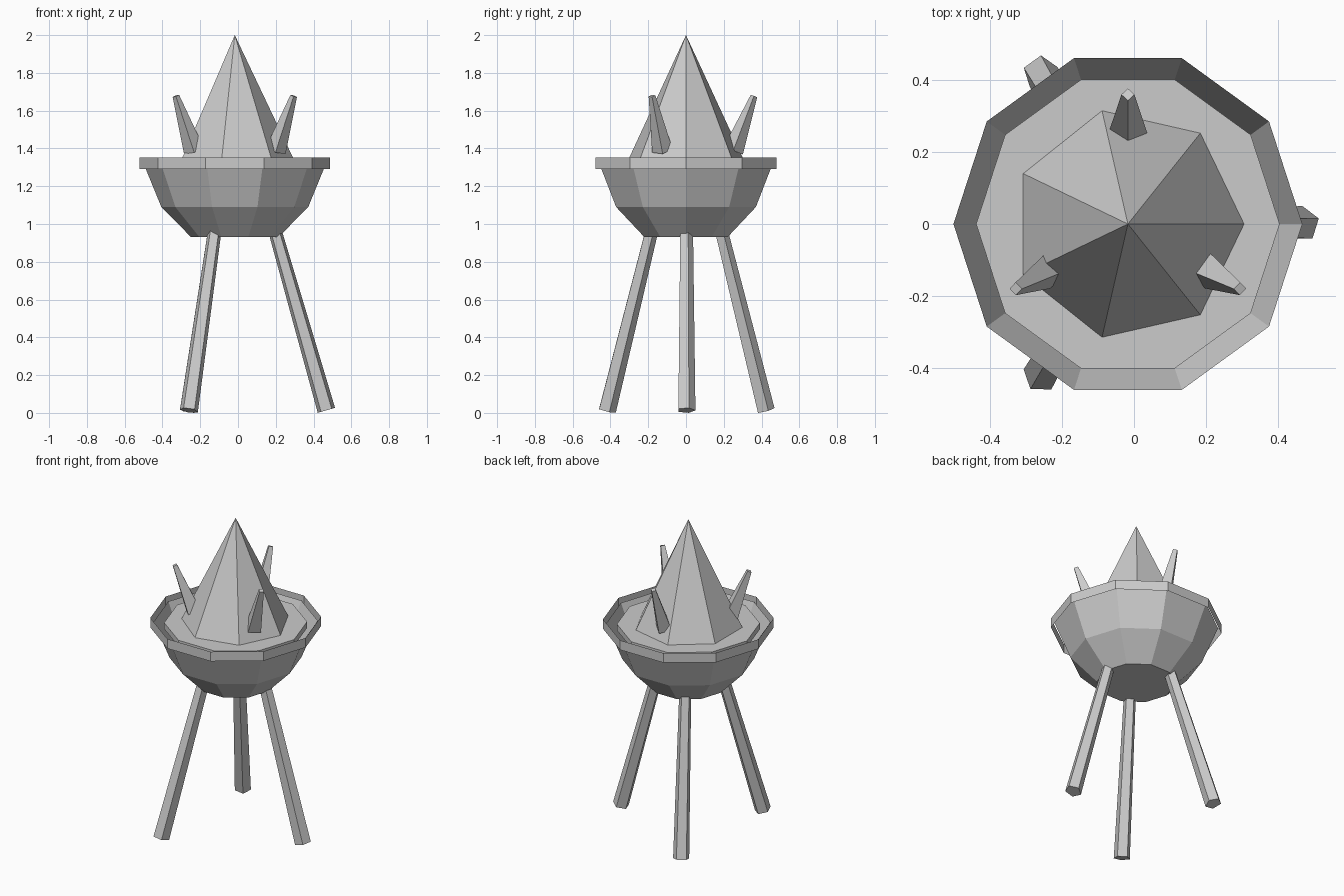
import bpy, math
from mathutils import Vector

if "Cube" in bpy.data.objects:
    bpy.data.objects.remove(bpy.data.objects["Cube"])

CX = -0.017  # shared vertical axis of the model


def loft(name, sides, profile, start=0.0, base=None, direction=None, caps=(True, True)):
    """Flat-faced solid from (radius, height) rings; radius 0 makes a point."""
    base = Vector(base or (CX, 0, 0))
    rot = Vector((0, 0, 1)).rotation_difference(Vector(direction or (0, 0, 1)))
    verts, rings, faces = [], [], []
    for r, h in profile:
        n = sides if r > 0 else 1
        rings.append([len(verts) + i for i in range(n)])
        for i in range(n):
            a = start + 2 * math.pi * i / sides
            verts.append(base + rot @ Vector((r * math.cos(a), r * math.sin(a), h)))
    for lo, hi in zip(rings, rings[1:]):
        for i in range(sides):
            j = (i + 1) % sides
            if len(hi) == 1:
                faces.append((lo[i], lo[j], hi[0]))
            else:
                faces.append((lo[i], lo[j], hi[j], hi[i]))
    if caps[0]:
        faces.append(rings[0][::-1])
    if caps[1] and len(rings[-1]) > 1:
        faces.append(rings[-1])
    mesh = bpy.data.meshes.new(name)
    mesh.from_pydata(verts, [], faces)
    obj = bpy.data.objects.new(name, mesh)
    bpy.context.collection.objects.link(obj)
    return obj


def polar(r, degrees, z):
    a = math.radians(degrees)
    return Vector((CX + r * math.cos(a), r * math.sin(a), z))


def strut(name, sides, start, end, r0, r1):
    """Tapered bar between two points, one corner facing +y."""
    d = end - start
    return loft(name, sides, [(r0, 0), (r1, d.length)], math.pi / 2, start, d)


# Open faceted bowl and the separate rim band around it
loft("bowl", 10, [(0.233, 0.932), (0.389, 1.09), (0.485, 1.325)], caps=(True, False))
loft("rim_band", 10, [(0.504, 1.29), (0.504, 1.352)], caps=(False, False))

# Bed inside the bowl
loft("bed_disc", 10, [(0.422, 1.28), (0.422, 1.32)])

# Large central flame
loft("main_flame", 7, [(0.323, 1.32), (0, 2.0)])

# Three small flames leaning outwards
for i, a in enumerate((90, 210, 330)):
    strut(f"small_flame_{i + 1}", 4, polar(0.25, a, 1.388), polar(0.36, a, 1.678), 0.055, 0.018)

# Three splayed legs
for i, a in enumerate((0, 120, 240)):
    strut(f"leg_{i + 1}", 5, polar(0.485, a, 0.0135), polar(0.208, a, 0.98), 0.05, 0.037)
